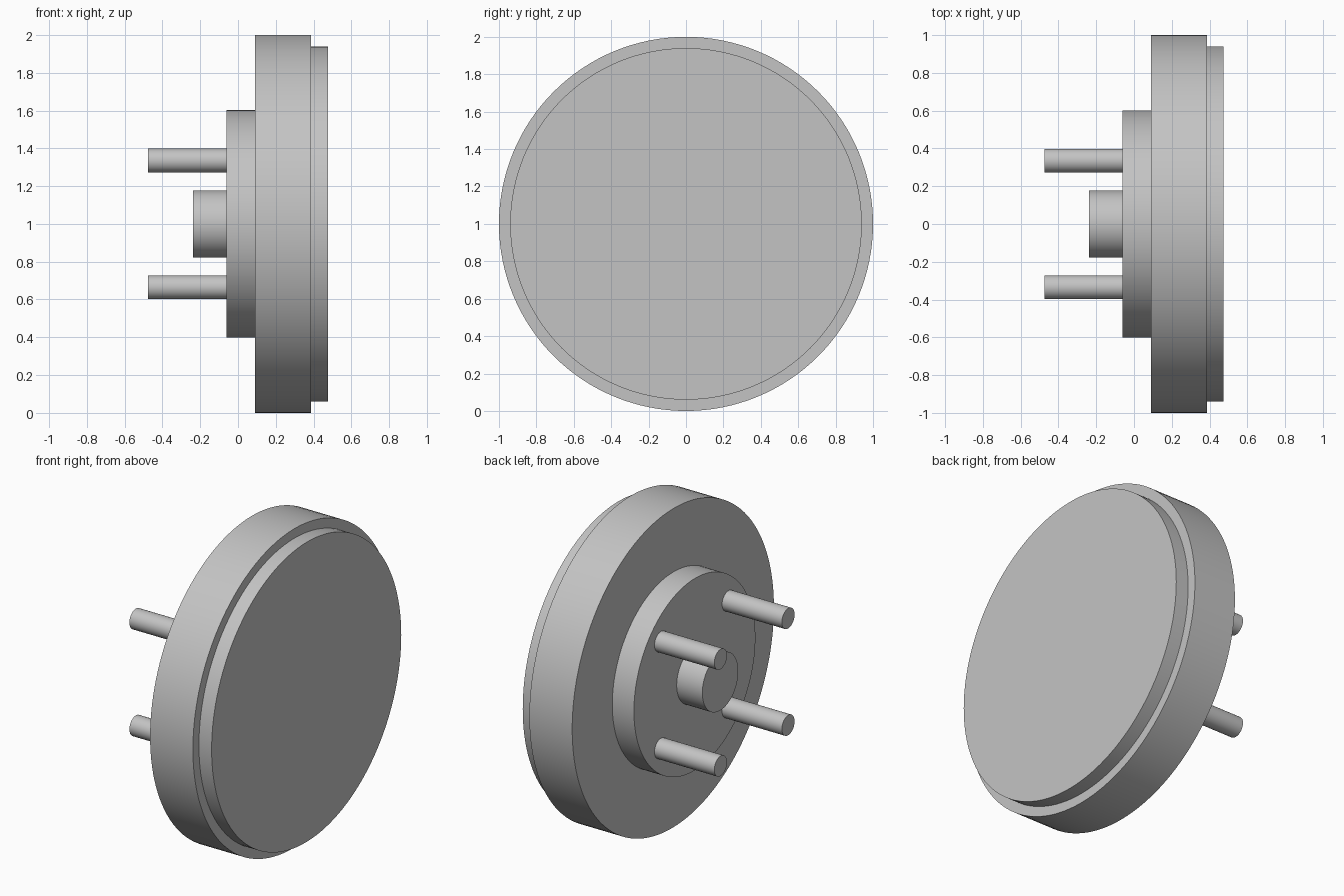
import bpy
from math import pi, radians

cube = bpy.data.objects.get("Cube")
if cube:
    bpy.data.objects.remove(cube, do_unlink=True)

# Single plain grey
grey = bpy.data.materials.new("plain_grey")
grey.use_nodes = True
colour = (0.55, 0.55, 0.55, 1)
grey.diffuse_color = colour
grey.node_tree.nodes["Principled BSDF"].inputs["Base Color"].default_value = colour


def cylinder(name, radius, x_min, x_max, y=0, z=1, sides=128):
    """Smooth-sided cylinder lying along x."""
    bpy.ops.mesh.primitive_cylinder_add(
        vertices=sides, radius=radius, depth=x_max - x_min,
        location=((x_min + x_max) / 2, y, z), rotation=(0, pi / 2, 0))
    part = bpy.context.object
    part.name = name
    part.data.materials.append(grey)
    bpy.ops.object.shade_smooth_by_angle(angle=radians(30))
    return part


# Main disc with its stepped front plate
cylinder("main_disc", 1.0, 0.09, 0.387)
cylinder("face_plate", 0.94, 0.387, 0.475)

# Hub and central boss behind the disc
cylinder("hub", 0.602, -0.06, 0.09)
cylinder("center_boss", 0.178, -0.238, -0.06, sides=64)

# Four pins in a square around the boss
offset = 0.335
for y_name, y in (("right", -offset), ("left", offset)):
    for z_name, z in (("lower", 1 - offset), ("upper", 1 + offset)):
        cylinder(f"{z_name}_{y_name}_pin", 0.063, -0.475, -0.06, y, z, sides=48)
